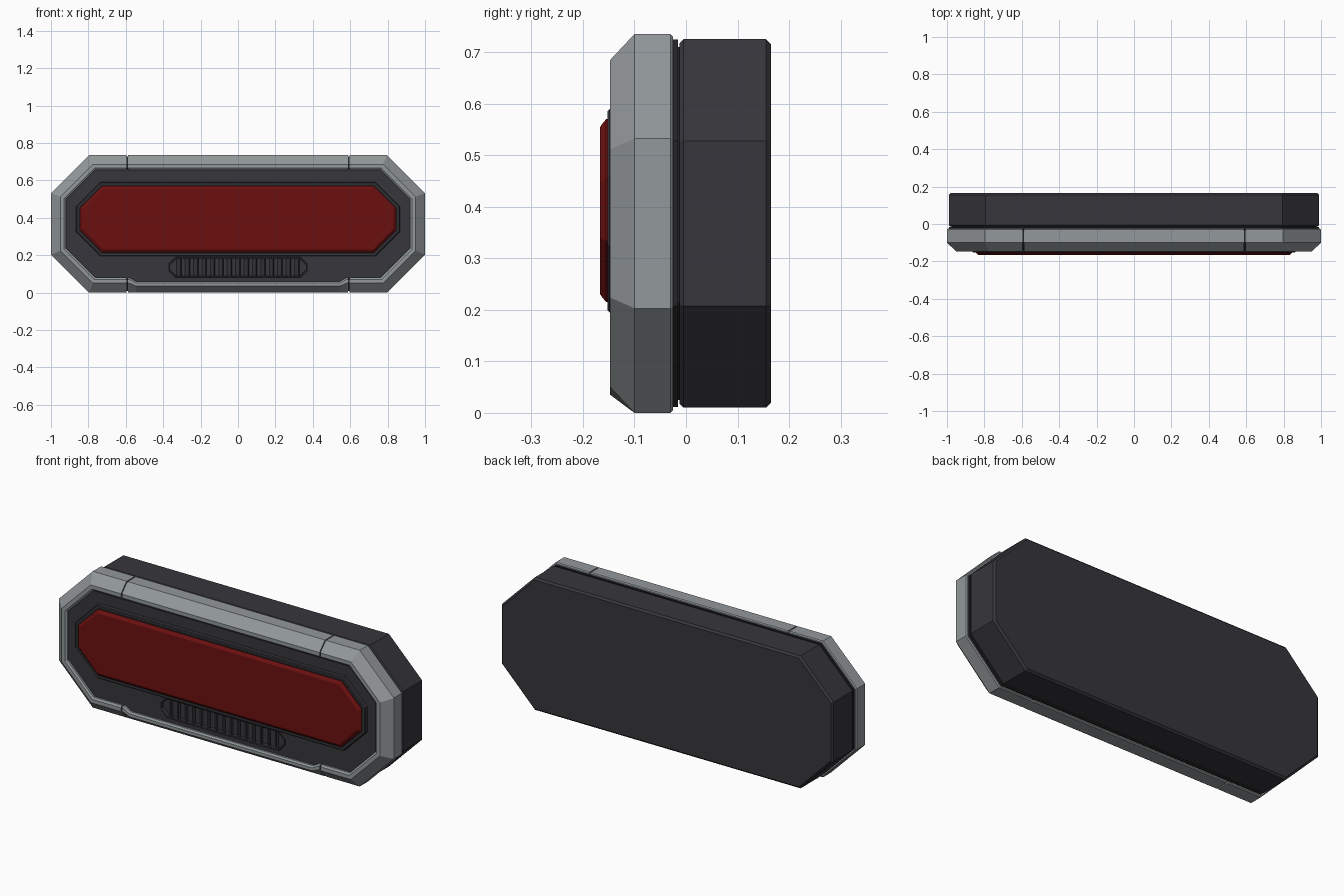
import bpy, bmesh, math
from mathutils import Matrix

if "Cube" in bpy.data.objects:
    bpy.data.objects.remove(bpy.data.objects["Cube"])

def material(name, rgb):
    m = bpy.data.materials.new(name)
    m.diffuse_color = (*rgb, 1)
    m.use_nodes = True
    m.node_tree.nodes["Principled BSDF"].inputs["Base Color"].default_value = m.diffuse_color
    return m

GREY = material("light grey", (0.29, 0.315, 0.325))
DARK = material("charcoal", (0.037, 0.037, 0.045))
BLACK = material("near black", (0.018, 0.018, 0.021))
RED = material("deep red", (0.15, 0.005, 0.005))

OUTER = (1.0, 0.0, 0.735, 0.203)          # half width, bottom, top, corner cut

def octagon(shape, y, d=0.0, mid=None):
    """Octagon inset by d; mid gives the height of the dropped bottom centre."""
    hx, z0, z1, c = shape
    hx, z0, z1, c = hx - d, z0 + d, z1 - d, c - d * (2 - math.sqrt(2))
    pts = [(hx - c, z0), (hx, z0 + c), (hx, z1 - c), (hx - c, z1),
           (c - hx, z1), (-hx, z1 - c), (-hx, z0 + c), (c - hx, z0)]
    if mid is not None:
        pts += [(-0.58, z0), (-0.545, mid), (0.545, mid), (0.58, z0)]
    return [(x, y, z) for x, z in pts]

def finish(name, bm, mat):
    bmesh.ops.recalc_face_normals(bm, faces=bm.faces)
    me = bpy.data.meshes.new(name)
    bm.to_mesh(me)
    bm.free()
    me.materials.append(mat)
    ob = bpy.data.objects.new(name, me)
    bpy.context.collection.objects.link(ob)
    return ob

def loft(loops, ring=False):
    """Bridge matching loops; a ring closes on itself, a solid gets end caps."""
    bm = bmesh.new()
    rows = [[bm.verts.new(p) for p in loop] for loop in loops]
    n = len(rows[0])
    pairs = list(zip(rows, rows[1:]))
    if ring:
        pairs.append((rows[-1], rows[0]))
    else:
        bm.faces.new(rows[0])
        bm.faces.new(rows[-1])
    for a, b in pairs:
        for i in range(n):
            j = (i + 1) % n
            bm.faces.new((a[i], a[j], b[j], b[i]))
    return bm

def solid(name, shape, profile, mat):
    return finish(name, loft([octagon(shape, y, d) for y, d in profile]), mat)

# Rear housing with chamfered rims
solid("rear_housing", OUTER,
      [(-0.013, 0.018), (-0.005, 0.010), (0.155, 0.010), (0.165, 0.020)], DARK)

# Gasket between housing and frame, with a recessed core
solid("gasket", OUTER, [(-0.032, 0.011), (-0.016, 0.011)], BLACK)
solid("gasket_core", OUTER, [(-0.02, 0.025), (0.0, 0.025)], BLACK)

# Front frame, split into segments by narrow seams
frame = loft([octagon(OUTER, *p) for p in [
    (-0.025, 0.005, 0.005), (-0.030, 0, 0), (-0.100, 0, 0), (-0.147, 0.050, 0.035),
    (-0.147, 0.070, 0.051), (-0.140, 0.080, 0.060), (-0.025, 0.080, 0.060)]], ring=True)
for x in (-0.596, -0.589, 0.589, 0.596):
    bmesh.ops.bisect_plane(frame, geom=frame.verts[:] + frame.edges[:] + frame.faces[:],
                           plane_co=(x, 0, 0), plane_no=(1, 0, 0))
seam = [f for f in frame.faces if 0.589 < abs(f.calc_center_median().x) < 0.596
        and max(abs(v.co.x) for v in f.verts) < 0.597]
bmesh.ops.delete(frame, geom=seam, context='FACES')
bmesh.ops.holes_fill(frame, edges=[e for e in frame.edges if e.is_boundary], sides=0)
finish("front_frame", frame, GREY)

# Dark core seen at the bottom of the seams
finish("frame_core", loft([octagon(OUTER, *p) for p in [
    (-0.035, 0.008, 0.008), (-0.100, 0.008, 0.008), (-0.141, 0.052, 0.039),
    (-0.141, 0.070, 0.050), (-0.120, 0.074, 0.052), (-0.035, 0.074, 0.052)]], ring=True), BLACK)

# Face panel with a recessed grille slot
panel = solid("face_panel", OUTER, [(-0.130, 0.055), (-0.030, 0.055)], DARK)
SLOT = (0.375, 0.08, 0.19, 0.04)
cutter = solid("slot_cutter", SLOT, [(-0.160, 0.008), (-0.110, 0.008)], DARK)
cutter.hide_render = True
cutter.hide_viewport = True
cut = panel.modifiers.new("slot", 'BOOLEAN')
cut.object = cutter
cut.operation = 'DIFFERENCE'
cut.solver = 'EXACT'

# Raised lip around the grille slot
finish("grille_lip", loft([octagon(SLOT, y, d) for y, d in
       [(-0.125, 0), (-0.131, 0), (-0.133, 0.002), (-0.133, 0.007),
        (-0.131, 0.009), (-0.125, 0.009)]], ring=True), DARK)

# Slanted grille slats
slats = bmesh.new()
for i in range(15):
    x = -0.315 + i * 0.045
    m = (Matrix.Translation((x, -0.119, 0.135)) @ Matrix.Rotation(math.radians(50), 4, 'Z')
         @ Matrix.Diagonal((0.008, 0.026, 0.094, 1)))
    bmesh.ops.create_cube(slats, size=1, matrix=m)
finish("grille_slats", slats, DARK)

# Bezel and red lens
LENS = (0.865, 0.195, 0.59, 0.13)
solid("lens_bezel", LENS, [(-0.120, 0), (-0.148, 0), (-0.152, 0.004)], DARK)
solid("lens_groove", LENS, [(-0.150, 0.012), (-0.1525, 0.012)], BLACK)
solid("red_lens", LENS, [(-0.150, 0.020), (-0.155, 0.020), (-0.164, 0.031),
                         (-0.167, 0.036)], RED)
